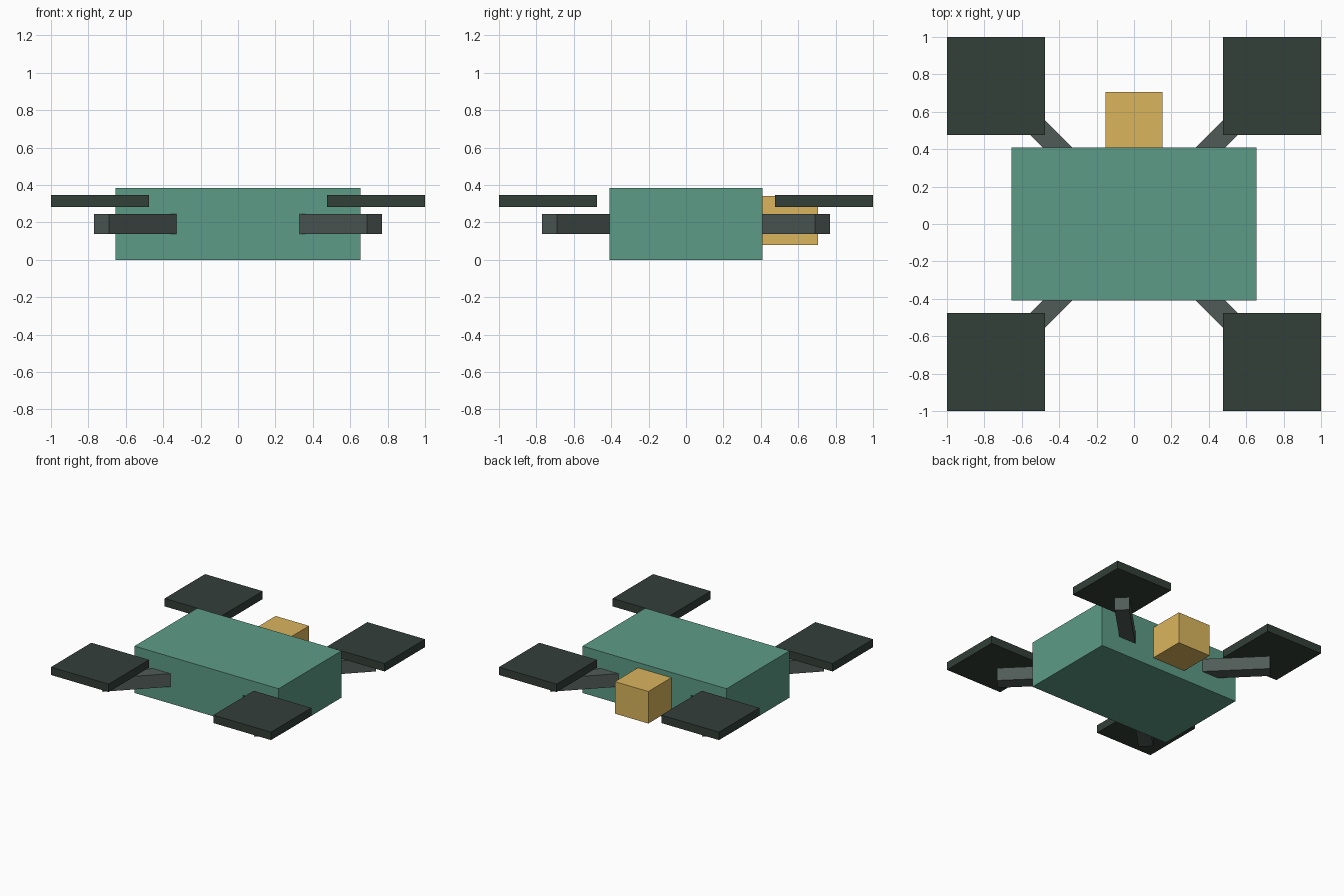
import bpy
from math import radians, sqrt

if "Cube" in bpy.data.objects:
    bpy.data.objects.remove(bpy.data.objects["Cube"])


def material(name, color):
    m = bpy.data.materials.new(name)
    m.diffuse_color = (*color, 1)
    m.use_nodes = True
    m.node_tree.nodes["Principled BSDF"].inputs["Base Color"].default_value = m.diffuse_color
    return m


green = material("green", (0.11, 0.33, 0.24))
grey = material("arm_grey", (0.08, 0.105, 0.095))
dark = material("rotor_dark", (0.033, 0.05, 0.041))
yellow = material("yellow", (0.70, 0.46, 0.11))


def box(name, center, size, mat, angle=0):
    bpy.ops.mesh.primitive_cube_add(size=1, location=center, rotation=(0, 0, radians(angle)))
    o = bpy.context.object
    o.name = name
    o.scale = size
    o.data.materials.append(mat)
    return o


# Central body and the block on its back
box("body", (0, 0, 0.1925), (1.31, 0.816, 0.385), green)
box("camera_block", (0, 0.556, 0.21), (0.304, 0.3, 0.263), yellow)

# Four diagonal arms, each carrying a square rotor plate
inner, outer = 0.36, 0.73
mid, length = (inner + outer) / 2, (outer - inner) * sqrt(2)
for fy, depth in ((-1, "front"), (1, "back")):
    for fx, side in ((-1, "left"), (1, "right")):
        box(f"{depth}_{side}_arm", (fx * mid, fy * mid, 0.192),
            (length, 0.111, 0.108), grey, 45 * fx * fy)
        box(f"{depth}_{side}_rotor", (fx * 0.738, fy * 0.738, 0.314),
            (0.524, 0.524, 0.065), dark)
